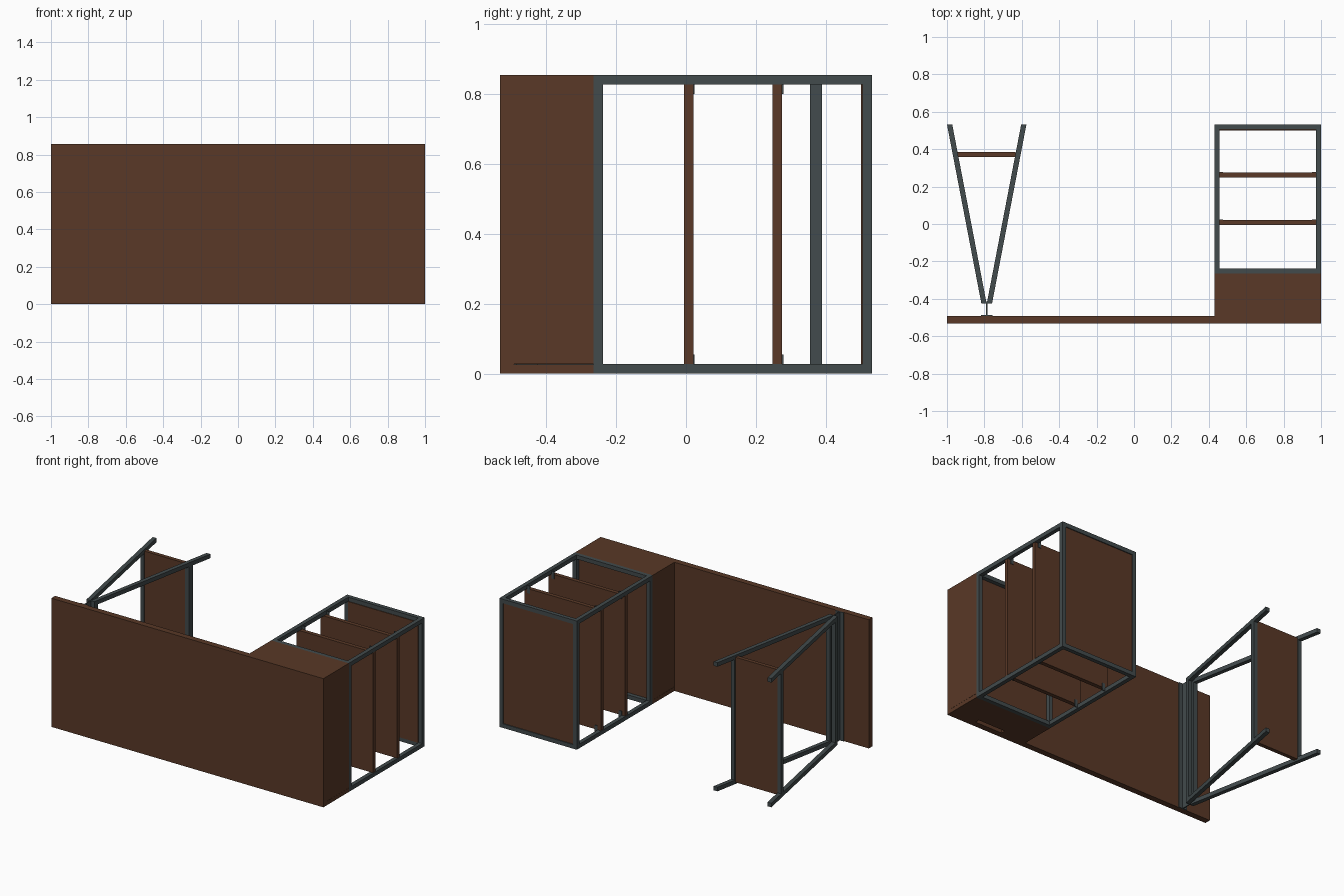
import bpy, bmesh

cube = bpy.data.objects.get("Cube")
if cube:
    bpy.data.objects.remove(cube, do_unlink=True)


def material(name, rgb):
    m = bpy.data.materials.new(name)
    m.use_nodes = True
    m.diffuse_color = (*rgb, 1)
    m.node_tree.nodes["Principled BSDF"].inputs["Base Color"].default_value = (*rgb, 1)
    return m


WOOD = material("brown wood", (0.1, 0.04, 0.02))
STEEL = material("dark grey steel", (0.054, 0.069, 0.072))


def build(name, mat, prisms):
    """Each prism is (outline in x and y, bottom z, top z)."""
    bm = bmesh.new()
    for outline, z0, z1 in prisms:
        base = bm.faces.new([bm.verts.new((x, y, z0)) for x, y in outline])
        top = bmesh.ops.extrude_face_region(bm, geom=[base])["geom"]
        bmesh.ops.translate(bm, vec=(0, 0, z1 - z0),
                            verts=[v for v in top if isinstance(v, bmesh.types.BMVert)])
    bmesh.ops.recalc_face_normals(bm, faces=bm.faces)
    mesh = bpy.data.meshes.new(name)
    bm.to_mesh(mesh)
    bm.free()
    mesh.materials.append(mat)
    ob = bpy.data.objects.new(name, mesh)
    bpy.context.collection.objects.link(ob)
    return ob


def box(x0, x1, y0, y1, z0, z1):
    return ([(x0, y0), (x1, y0), (x1, y1), (x0, y1)], z0, z1)


H = 0.855            # full height
T = 0.027            # bar and board thickness
L, R = 0.43, 1.0     # sides of the cabinet
FRONT, INNER, MID, BACK = -0.532, -0.492, -0.265, 0.532

# Table top
build("table_top", WOOD, [box(-1, 1, FRONT, INNER, 0, H)])

# Drawer case and drawer front with a hand slot
build("drawer_case", WOOD, [
    box(L, L + T, INNER, MID, T, H),
    box(R - T, R, INNER, MID, T, H),
    box(L + T, R - T, INNER, MID, H - T, H),
    box(L + T, R - T, MID - T, MID, T, H - T),
])
slot = INNER + 0.03
build("drawer_front", WOOD, [([
    (L, INNER), (0.615, INNER), (0.615, slot), (0.815, slot), (0.815, INNER),
    (R, INNER), (R, MID), (L, MID)], 0, T - 0.001)])

# Steel frame of the shelves
bars = []
for x in (L, R - T):
    for y in (MID, BACK - T):
        bars.append(box(x, x + T, y, y + T, 0, H))
    for z in (0, H - T):
        bars.append(box(x, x + T, MID + T, BACK - T, z, z + T))
for y in (MID, BACK - T):
    for z in (0, H - T):
        bars.append(box(L + T, R - T, y, y + T, z, z + T))
build("shelf_frame", STEEL, bars)

# Shelves, their fixing tabs and the end panel
tabs = []
for i, y in enumerate((-0.006, 0.248)):
    build(f"shelf_{i + 1}", WOOD, [box(L + 0.004, R - 0.004, y, y + T, T, H - T)])
    for x in (L + T, R - T - 0.02):
        for z in (0.005, H - 0.055):
            tabs.append(box(x, x + 0.02, y + T, y + T + 0.004, z, z + 0.05))
build("shelf_tabs", STEEL, tabs)
build("end_panel", WOOD, [box(L + T, R - T, BACK - 0.031, BACK - 0.006, T, H - T)])

# Splayed leg frames
CX, Y0 = -0.7875, -0.425
W = 0.014            # half width of a leg


def leg_slice(side, y0, y1):
    """Piece of a slanting leg between two y positions."""
    def cx(y):
        return CX + side * (0.0145 + (y - Y0) * 0.192)
    return [(cx(y0) - W, y0), (cx(y0) + W, y0), (cx(y1) + W, y1), (cx(y1) - W, y1)]


P0, P1 = 0.355, 0.389
for side, name in ((-1, "right_leg_frame"), (1, "left_leg_frame")):
    build(name, STEEL, [
        (leg_slice(side, Y0, BACK), 0, T),
        (leg_slice(side, Y0, BACK), H - T, H),
        (leg_slice(side, Y0, Y0 + 0.03), T, H - T),
        (leg_slice(side, P0, P1), T, H - T),
    ])

# Board between the legs
build("leg_board", WOOD, [box(CX - 0.155, CX + 0.155, P0 + 0.004, P1 - 0.004, 0.012, H - 0.012)])

# Mounting plate joining the legs to the table top
build("leg_mount", STEEL, [
    box(CX - 0.03, CX + 0.03, INNER, INNER + 0.006, 0, H),
    box(CX - 0.003, CX + 0.003, INNER + 0.006, Y0 + 0.01, 0, H - 0.001),
])
